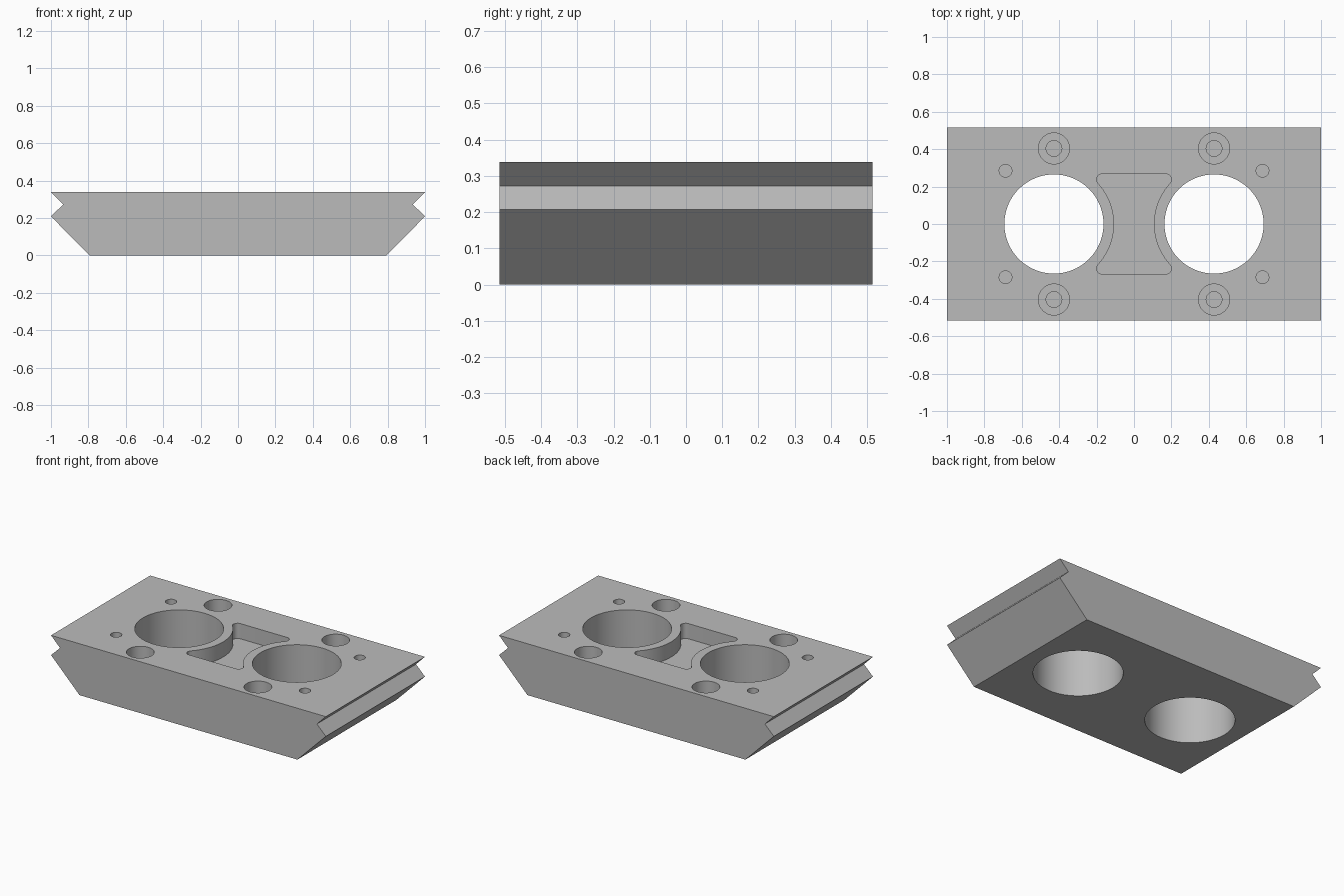
import bpy, bmesh
from math import pi, sin, cos, sqrt, atan2

if "Cube" in bpy.data.objects:
    bpy.data.objects.remove(bpy.data.objects["Cube"])

LENGTH, WIDTH, TOP = 2.0, 1.03, 0.338
BORE_X, BORE_R = 0.428, 0.265

metal = bpy.data.materials.new("plain_grey")
metal.use_nodes = True
grey = (0.5, 0.5, 0.5, 1)
metal.diffuse_color = grey
metal.node_tree.nodes["Principled BSDF"].inputs["Base Color"].default_value = grey


def prism(name, points, offset):
    """Extrude a closed loop of 3D points along offset."""
    bm = bmesh.new()
    face = bm.faces.new([bm.verts.new(p) for p in points])
    ext = bmesh.ops.extrude_face_region(bm, geom=[face])
    moved = [g for g in ext["geom"] if isinstance(g, bmesh.types.BMVert)]
    bmesh.ops.translate(bm, verts=moved, vec=offset)
    bmesh.ops.recalc_face_normals(bm, faces=bm.faces)
    mesh = bpy.data.meshes.new(name)
    bm.to_mesh(mesh)
    bm.free()
    mesh.materials.append(metal)
    obj = bpy.data.objects.new(name, mesh)
    bpy.context.collection.objects.link(obj)
    return obj


def arc(cx, cy, r, a, b, steps):
    return [(cx + r * cos(a + (b - a) * i / steps),
             cy + r * sin(a + (b - a) * i / steps)) for i in range(steps + 1)]


def cut(outline, bottom):
    """Cut a vertical pocket from above the top face down to bottom."""
    tool = prism("cutter", [(x, y, bottom) for x, y in outline],
                 (0, 0, TOP + 0.1 - bottom))
    tool.hide_render = True
    mod = block.modifiers.new("cut", 'BOOLEAN')
    mod.operation = 'DIFFERENCE'
    mod.solver = 'EXACT'
    mod.object = tool
    bpy.ops.object.modifier_apply(modifier=mod.name)
    bpy.data.objects.remove(tool)


def drill(x, y, r, bottom, sides=48):
    cut(arc(x, y, r, 0, 2 * pi, sides)[:-1], bottom)


# Block with bevelled lower ends and a V groove along each end
half = [(0.793, 0), (1, 0.208), (0.935, 0.272), (1, TOP)]
section = half + [(-x, z) for x, z in reversed(half)]
block = prism("mounting_block", [(x, -WIDTH / 2, z) for x, z in section], (0, WIDTH, 0))
bpy.context.view_layer.objects.active = block
block.select_set(True)

# Through bores, counterbored screw holes and small pin holes
for sx in (-1, 1):
    drill(sx * BORE_X, 0, BORE_R, -0.1, 96)
    for sy in (-1, 1):
        drill(sx * BORE_X, sy * 0.404, 0.083, TOP - 0.13)
        drill(sx * BORE_X, sy * 0.404, 0.042, TOP - 0.25, 32)
        drill(sx * 0.687, sy * 0.285, 0.034, TOP - 0.15, 32)

# Waisted centre pocket: arcs concentric with the bores, filleted corners
WALL_R, HALF_Y, FILLET = 0.321, 0.268, 0.03
fy = HALF_Y - FILLET
fx = BORE_X - sqrt((WALL_R + FILLET) ** 2 - fy ** 2)
lean = atan2(fy, BORE_X - fx)
waist = arc(BORE_X, 0, WALL_R, pi + lean, pi - lean, 32)
corner = arc(fx, fy, FILLET, -lean, pi / 2, 10)
right = [(x, -y) for x, y in reversed(corner)] + waist[1:-1] + corner
cut(right + [(-x, y) for x, y in reversed(right)], TOP - 0.1)

bpy.ops.object.shade_smooth_by_angle(angle=0.5)
